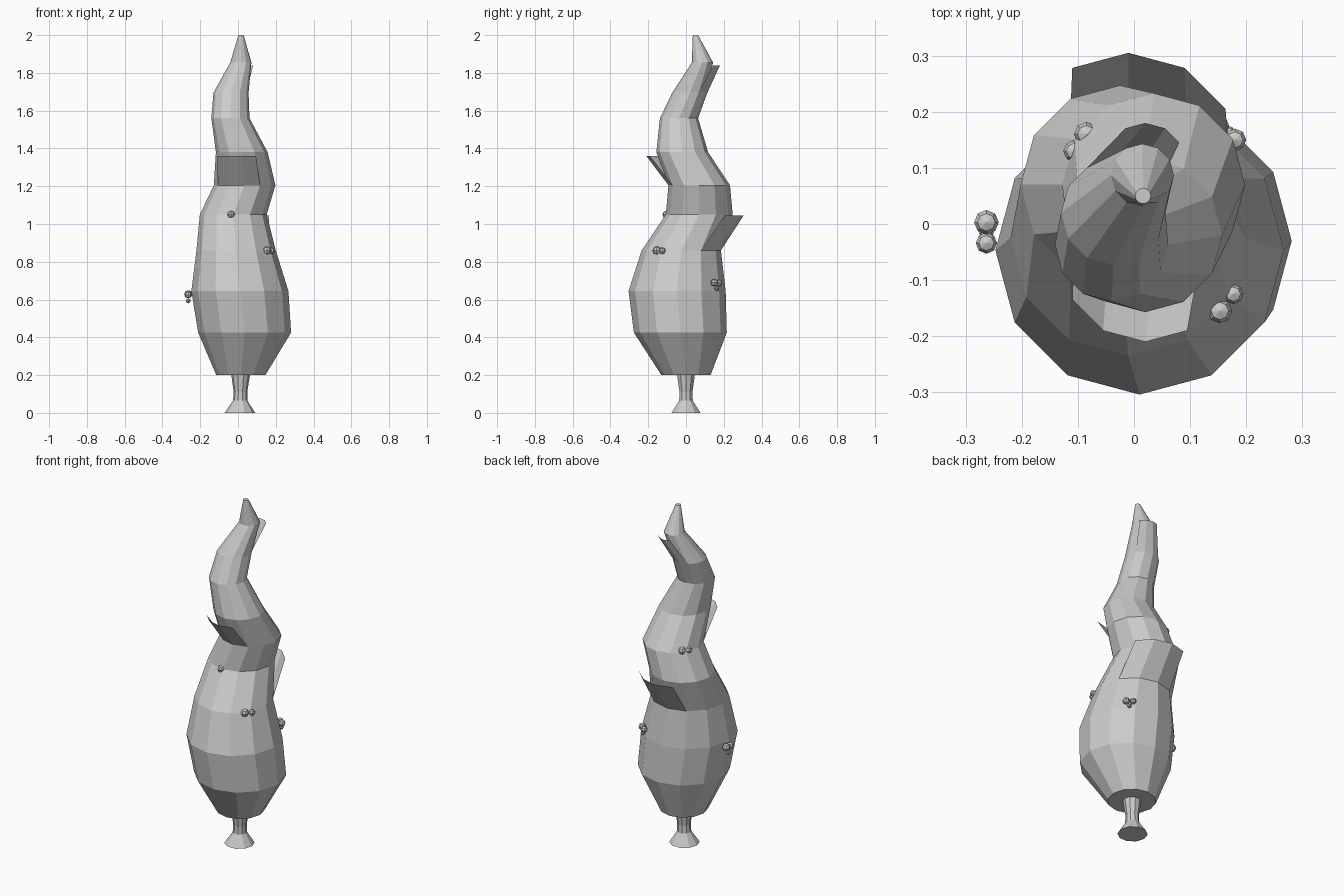
import bpy, bmesh
from math import sin, cos, radians
from mathutils import Matrix

if "Cube" in bpy.data.objects:
    bpy.data.objects.remove(bpy.data.objects["Cube"])


def finish(bm, name, closed=True):
    if closed:
        bmesh.ops.recalc_face_normals(bm, faces=bm.faces)
    mesh = bpy.data.meshes.new(name)
    bm.to_mesh(mesh)
    bm.free()
    obj = bpy.data.objects.new(name, mesh)
    bpy.context.collection.objects.link(obj)
    return obj


def arc(bm, ring, angles):
    z, x, y, r = ring
    return [bm.verts.new((x + r * cos(radians(a)), y + r * sin(radians(a)), z)) for a in angles]


def loft(name, rings, sides):
    bm = bmesh.new()
    angles = [360 * i / sides for i in range(sides)]
    loops = [arc(bm, r, angles) for r in rings]
    for a, b in zip(loops, loops[1:]):
        for i in range(sides):
            j = (i + 1) % sides
            bm.faces.new((a[i], a[j], b[j], b[i]))
    bm.faces.new(loops[0][::-1])
    bm.faces.new(loops[-1])
    return finish(bm, name)


def leaf_flap(name, lower, upper, start):
    bm = bmesh.new()
    angles = [start + 30 * i for i in range(4)]
    a, b = arc(bm, lower, angles), arc(bm, upper, angles)
    for i in range(3):
        bm.faces.new((a[i], a[i + 1], b[i + 1], b[i]))
    return finish(bm, name, closed=False)


def cones(name, balls):
    bm = bmesh.new()
    for x, y, z, r in balls:
        bmesh.ops.create_uvsphere(bm, u_segments=8, v_segments=4, radius=r,
                                  matrix=Matrix.Translation((x, y, z)))
    return finish(bm, name)


# Trunk with flared foot: (z, x, y, radius)
loft("trunk", [(0, 0.01, 0, 0.081), (0.065, 0.012, 0, 0.038),
               (0.11, 0.013, 0, 0.036), (0.205, 0.014, 0, 0.05)], 10)

# Twisting foliage column
foliage = [
    (0.20, 0.015, 0.0, 0.13),
    (0.425, 0.035, -0.03, 0.246),
    (0.645, 0.01, -0.047, 0.257),
    (0.86, -0.01, -0.025, 0.21),
    (1.05, -0.025, 0.07, 0.177),
    (1.205, 0.035, 0.07, 0.163),
    (1.38, 0.02, -0.02, 0.137),
    (1.56, -0.04, -0.037, 0.101),
    (1.695, -0.037, 0.02, 0.093),
    (1.855, 0.015, 0.087, 0.056),
    (2.0, 0.016, 0.05, 0.014),
]
loft("foliage", foliage, 12)

# Upturned foliage flaps
leaf_flap("lower_flap", foliage[3], (1.045, -0.01, 0.105, 0.2), 30)
leaf_flap("middle_flap", foliage[5], (1.36, 0.02, -0.06, 0.15), 210)
leaf_flap("upper_flap", foliage[8], (1.84, 0.02, 0.11, 0.07), 30)

# Small seed cone clusters
cones("cones_left", [(-0.263, 0.003, 0.628, 0.022), (-0.263, -0.034, 0.625, 0.019),
                     (-0.263, -0.016, 0.593, 0.013)])
cones("cones_front_right", [(0.153, -0.155, 0.86, 0.022), (0.177, -0.125, 0.858, 0.018)])
cones("cones_back_left", [(-0.085, 0.16, 1.21, 0.022), (-0.107, 0.13, 1.208, 0.019)])
cones("cones_back_right", [(0.18, 0.15, 0.69, 0.02), (0.152, 0.174, 0.688, 0.018),
                           (0.168, 0.163, 0.658, 0.012)])
cones("cone_front", [(-0.036, -0.105, 1.05, 0.02)])
